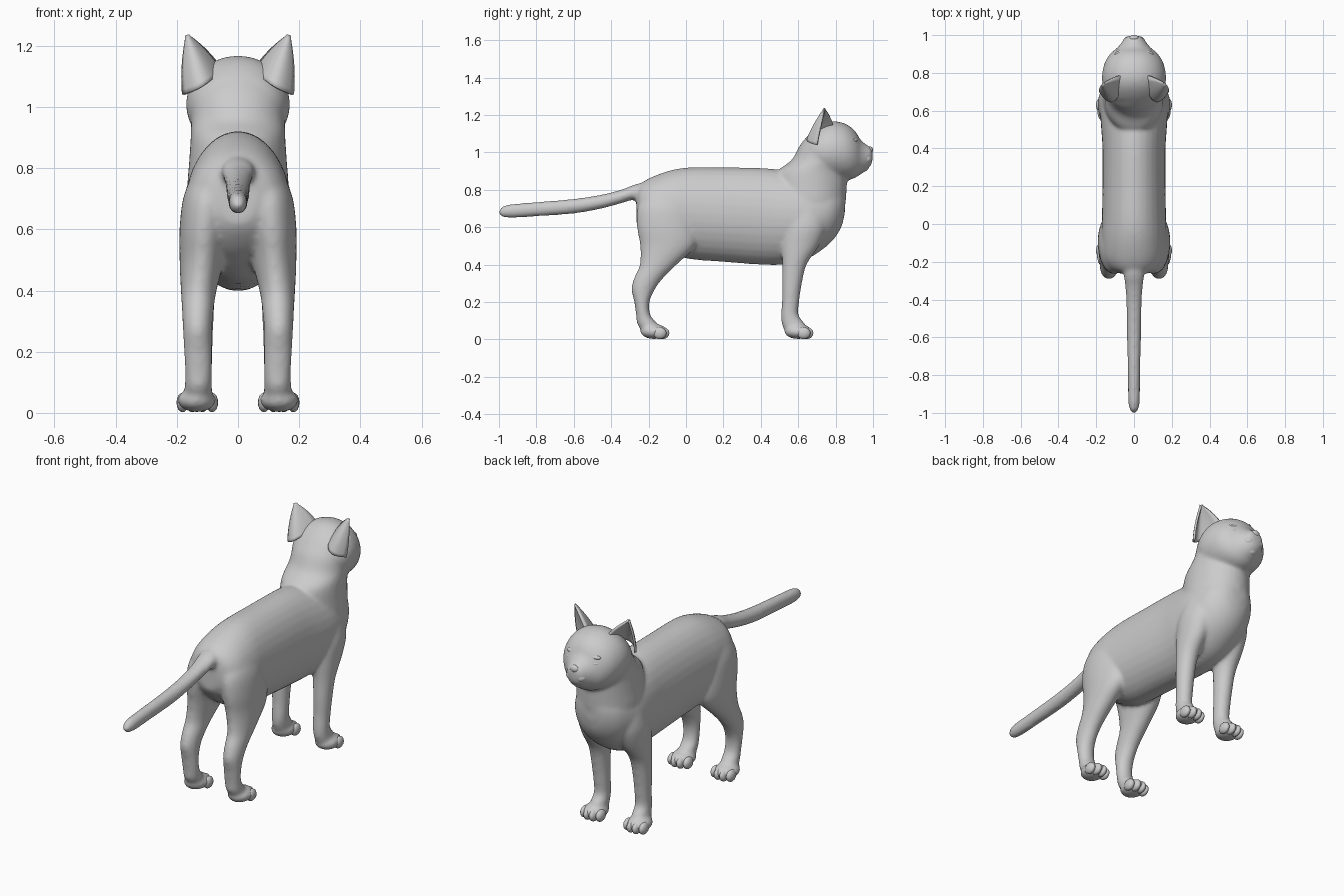
import bpy, bmesh, math
from mathutils import Vector, Matrix

if "Cube" in bpy.data.objects:
    bpy.data.objects.remove(bpy.data.objects["Cube"])


def make_object(name, bm):
    bmesh.ops.recalc_face_normals(bm, faces=bm.faces)
    for f in bm.faces:
        f.smooth = True
    me = bpy.data.meshes.new(name)
    bm.to_mesh(me)
    bm.free()
    ob = bpy.data.objects.new(name, me)
    bpy.context.collection.objects.link(ob)
    return ob


def resample(rows, steps=4):
    out = []
    for i in range(len(rows) - 1):
        p = [rows[max(0, min(len(rows) - 1, i + k))] for k in (-1, 0, 1, 2)]
        for s in range(steps):
            t = s / steps
            out.append([0.5 * (2 * b + (c - a) * t + (2 * a - 5 * b + 4 * c - d) * t * t
                               + (3 * b - a - 3 * c + d) * t ** 3) for a, b, c, d in zip(*p)])
    out.append(list(rows[-1]))
    return out


def loft(bm, rows, axis, side=1, n=32):
    """rows: (position, x min, x max, other min, other max); other is z along Y, y along Z"""
    rings = []
    for t, x0, x1, b0, b1 in resample(rows):
        ring = []
        for k in range(n):
            a = 2 * math.pi * k / n
            x = side * ((x0 + x1) / 2 + (x1 - x0) / 2 * math.cos(a))
            o = (b0 + b1) / 2 + (b1 - b0) / 2 * math.sin(a)
            ring.append(bm.verts.new((x, t, o) if axis == 'Y' else (x, o, t)))
        rings.append(ring)
    faces = [bm.faces.new(rings[0]), bm.faces.new(rings[-1])]
    for r, s in zip(rings, rings[1:]):
        for k in range(n):
            faces.append(bm.faces.new((r[k], r[(k + 1) % n], s[(k + 1) % n], s[k])))
    bmesh.ops.recalc_face_normals(bm, faces=faces)


def spine(bm, rows, axis):
    loft(bm, [(t, -w, w, b0, b1) for t, b0, b1, w in rows], axis)


def ball(bm, c, r, seg=20):
    bmesh.ops.create_uvsphere(bm, u_segments=seg, v_segments=seg // 2, radius=1,
                              matrix=Matrix.Translation(c) @ Matrix.Diagonal((*r, 1)))


body = bmesh.new()
# torso: y, bottom, top, half width
spine(body, [(-.265, .62, .80, .06), (-.24, .58, .835, .12), (-.18, .52, .87, .16),
             (-.08, .46, .905, .172), (.02, .43, .92, .17), (.2, .415, .92, .167),
             (.4, .40, .917, .167), (.52, .40, .905, .175), (.62, .42, .89, .18),
             (.70, .46, .87, .17), (.78, .525, .86, .14), (.83, .60, .83, .09),
             (.85, .68, .80, .04)], 'Y')
# neck: z, back, front, half width
spine(body, [(.60, .50, .83, .14), (.72, .47, .852, .165), (.82, .47, .86, .16),
             (.90, .49, .863, .155), (.96, .565, .87, .153), (1.04, .61, .88, .15),
             (1.10, .66, .88, .12)], 'Z')
# head and muzzle
spine(body, [(.63, .95, 1.05, .08), (.66, .90, 1.10, .13), (.72, .86, 1.15, .162),
             (.78, .85, 1.168, .17), (.84, .85, 1.158, .16), (.88, .855, 1.137, .142),
             (.91, .867, 1.107, .117), (.932, .882, 1.07, .09), (.96, .90, 1.045, .066),
             (.985, .925, 1.03, .048), (.997, .95, 1.015, .03)], 'Y')
# tail
spine(body, [(-.18, .70, .85, .06), (-.27, .745, .83, .055), (-.34, .73, .803, .046),
             (-.45, .70, .775, .04), (-.6, .673, .752, .037), (-.8, .658, .735, .033),
             (-.93, .65, .724, .031), (-.98, .655, .712, .024), (-1.0, .67, .69, .01)], 'Y')
# legs and paw pads
hind_leg = [(.02, .09, .175, -.215, -.13), (.08, .085, .175, -.26, -.15),
            (.13, .085, .173, -.267, -.19), (.2, .085, .177, -.277, -.195),
            (.27, .085, .18, -.292, -.165), (.33, .08, .183, -.277, -.12),
            (.4, .07, .187, -.247, -.05), (.5, .045, .191, -.245, .05),
            (.6, .03, .191, -.262, .06), (.7, .02, .18, -.26, .04), (.78, .03, .15, -.22, 0)]
front_leg = [(.02, .09, .175, .54, .62), (.08, .085, .172, .513, .635),
             (.13, .085, .168, .508, .602), (.2, .083, .17, .513, .605),
             (.3, .08, .175, .513, .62), (.4, .073, .18, .515, .645),
             (.5, .055, .187, .51, .71), (.6, .03, .192, .52, .75), (.7, .03, .175, .54, .75)]
for side in (1, -1):
    loft(body, hind_leg, 'Z', side)
    loft(body, front_leg, 'Z', side)
    for y in (-.17, .60):
        ball(body, (side * .135, y, .042), (.064, .075, .04))
ob = make_object("cat_body", body)
rm = ob.modifiers.new("blend", 'REMESH')
rm.mode = 'VOXEL'
rm.voxel_size = .009
rm.use_smooth_shade = True
sm = ob.modifiers.new("soften", 'SMOOTH')
sm.factor = .5
sm.iterations = 12

# toes
for label, y in (("hind", -.125), ("front", .645)):
    for side in (1, -1):
        bm = bmesh.new()
        for i, dx in enumerate((-.048, -.017, .017, .048)):
            dy = 0 if i in (1, 2) else -.015
            ball(bm, (side * .133 + dx, y + dy, .034), (.02, .036, .032), 16)
        make_object(f"{label}_toes_{'right' if side > 0 else 'left'}", bm)

# ears: cupped shells running up to a point
for side in (1, -1):
    bm = bmesh.new()
    inner, outer, back = Vector((.055, .79, 1.12)), Vector((.178, .70, 1.04)), Vector((.105, .655, 1.075))
    tip = Vector((.166, .742, 1.233))
    ctrl = 2 * back - (inner + outer) / 2
    rows = []
    for j in range(13):
        t = j / 12
        w = (1 - t) * (1 + .45 * t)
        root = (inner + outer + back) / 3
        axis_pt = root.lerp(tip, t)
        row = []
        for i in range(13):
            u = i / 12
            p = inner * (1 - u) ** 2 + ctrl * 2 * u * (1 - u) + outer * u * u
            q = axis_pt + (p - root) * max(w, .03)
            row.append(bm.verts.new((side * min(q.x, .186), q.y, q.z)))
        rows.append(row)
    for r, s in zip(rows, rows[1:]):
        for i in range(12):
            bm.faces.new((r[i], r[i + 1], s[i + 1], s[i]))
    ear = make_object("ear_right" if side > 0 else "ear_left", bm)
    so = ear.modifiers.new("thickness", 'SOLIDIFY')
    so.thickness = .012
    so.offset = 0

# nose, muzzle puffs, chin and closed eyelids
bm = bmesh.new()
ball(bm, (0, .984, 1.012), (.026, .016, .02))
make_object("nose", bm)
bm = bmesh.new()
for side in (1, -1):
    ball(bm, (side * .026, .962, .965), (.034, .032, .028))
ball(bm, (0, .95, .92), (.03, .026, .022))
make_object("muzzle", bm)
bm = bmesh.new()
for side in (1, -1):
    ball(bm, (side * .068, .908, 1.035), (.032, .02, .013))
    ball(bm, (side * .066, .897, 1.065), (.038, .022, .014))
make_object("eyelids", bm)
